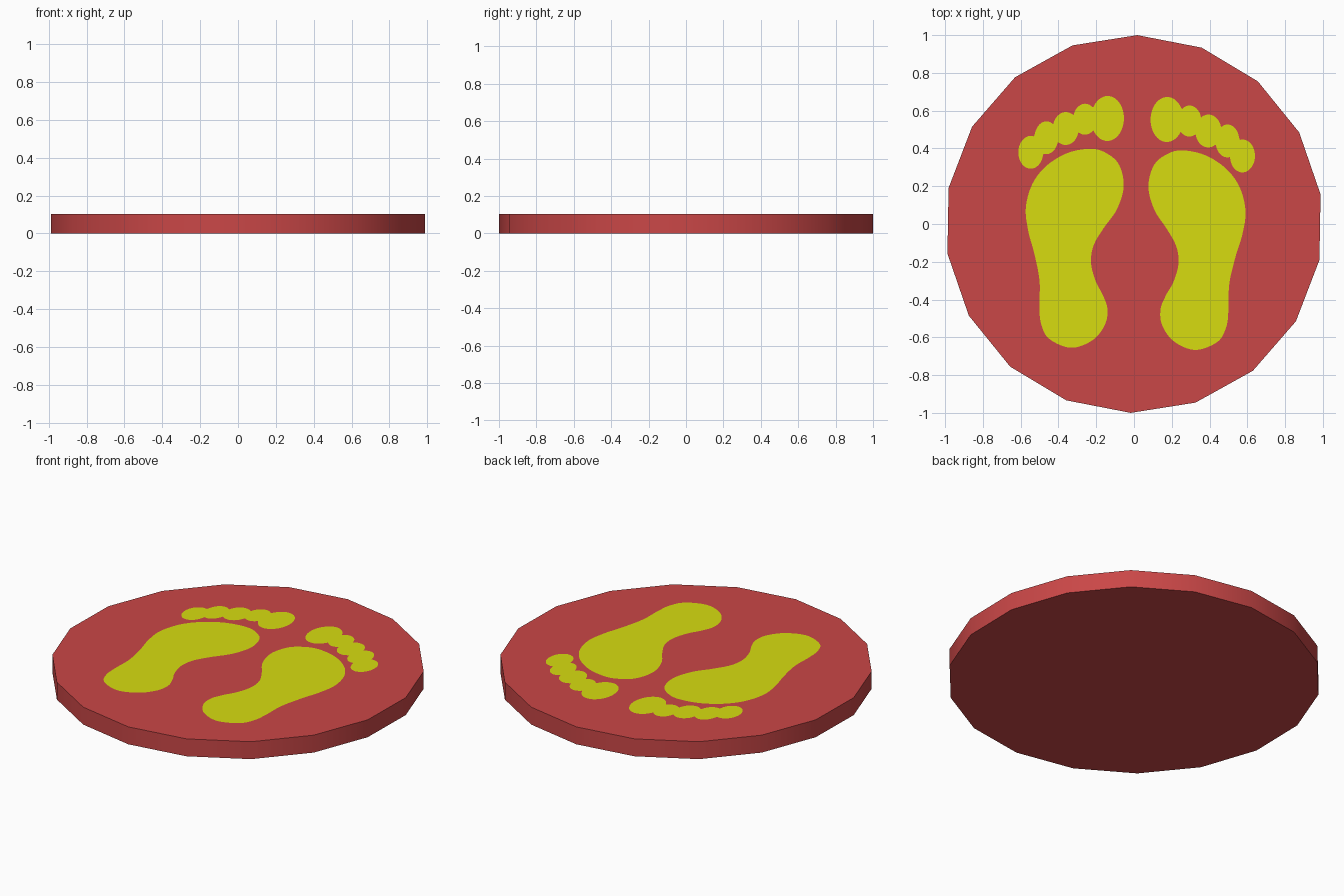
import bpy, bmesh, math

if "Cube" in bpy.data.objects:
    bpy.data.objects.remove(bpy.data.objects["Cube"])

TILT = math.radians(-1)     # whole design is turned slightly clockwise
SHIFT = 0.0075              # footprints sit slightly right of centre
TOP = 0.103


def material(name, rgb):
    m = bpy.data.materials.new(name)
    m.diffuse_color = (*rgb, 1)
    m.use_nodes = True
    m.node_tree.nodes["Principled BSDF"].inputs["Base Color"].default_value = m.diffuse_color
    return m


red = material("red", (0.59, 0.063, 0.063))
yellow = material("yellow", (0.68, 0.72, 0.005))


def mesh_object(name, bm, mat):
    me = bpy.data.meshes.new(name)
    bm.to_mesh(me)
    bm.free()
    me.materials.append(mat)
    ob = bpy.data.objects.new(name, me)
    bpy.context.collection.objects.link(ob)
    return ob


def smooth_loop(pts, steps=8):
    """Closed Catmull-Rom curve through the points."""
    out, n = [], len(pts)
    for i in range(n):
        a, b, c, d = (pts[(i + k) % n] for k in (-1, 0, 1, 2))
        for s in range(steps):
            t = s / steps
            out.append(tuple(0.5 * (2 * b[k] + (c[k] - a[k]) * t
                       + (2 * a[k] - 5 * b[k] + 4 * c[k] - d[k]) * t * t
                       + (3 * b[k] - a[k] - 3 * c[k] + d[k]) * t ** 3) for k in (0, 1)))
    return out


def toe_outline(toes, n=160):
    """Outline of a chain of overlapping ellipses (x, y, rx, ry)."""
    x0 = toes[0][0] - toes[0][2]
    x1 = toes[-1][0] + toes[-1][2]
    upper, lower = [], []
    for i in range(n + 1):
        x = (x0 + x1) / 2 - (x1 - x0) / 2 * math.cos(math.pi * i / n)
        spans = []
        for cx, cy, rx, ry in toes:
            q = 1 - ((x - cx) / rx) ** 2
            if q > -1e-9:
                h = ry * math.sqrt(max(q, 0))
                spans.append((cy - h, cy + h))
        lower.append((x, min(s[0] for s in spans)))
        upper.append((x, max(s[1] for s in spans)))
    return lower + upper[-2:0:-1]


def plate(name, outline, side):
    """Flat painted print, mirrored by side, just above the disc."""
    bm = bmesh.new()
    c, s = math.cos(TILT), math.sin(TILT)
    vs = []
    for x, y in outline:
        x = side * (x - SHIFT)
        vs.append(bm.verts.new((x * c - y * s + SHIFT, x * s + y * c, TOP + 0.001)))
    f = bm.faces.new(vs)
    f.normal_update()
    if f.normal.z < 0:
        f.normal_flip()
    bmesh.ops.triangulate(bm, faces=[f])
    return mesh_object(name, bm, yellow)


# 18-sided disc
bm = bmesh.new()
ring = [bm.verts.new((math.cos(a), math.sin(a), 0)) for a in
        (TILT + math.pi / 2 + math.tau * i / 18 for i in range(18))]
base = bm.faces.new(ring)
ext = bmesh.ops.extrude_face_region(bm, geom=[base], use_keep_orig=True)
bmesh.ops.translate(bm, vec=(0, 0, TOP),
                    verts=[v for v in ext["geom"] if isinstance(v, bmesh.types.BMVert)])
bmesh.ops.recalc_face_normals(bm, faces=bm.faces)
disc = mesh_object("disc", bm, red)
bpy.context.view_layer.objects.active = disc
disc.select_set(True)
bpy.ops.object.shade_smooth_by_angle(angle=math.radians(30))

# Footprints
sole = smooth_loop([
    (.243, .394), (.367, .372), (.479, .304), (.555, .206), (.589, .079), (.575, -.043),
    (.540, -.166), (.510, -.308), (.508, -.441), (.498, -.536), (.453, -.616), (.337, -.661),
    (.225, -.620), (.160, -.537), (.148, -.452), (.174, -.378), (.214, -.303), (.239, -.208),
    (.227, -.118), (.178, -.029), (.107, .076), (.073, .197), (.098, .309), (.160, .368)])
toes = toe_outline([
    (.165, .556, .087, .119), (.284, .550, .063, .082), (.385, .499, .069, .087),
    (.487, .448, .063, .087), (.568, .370, .066, .087)])

for label, side in (("right", 1), ("left", -1)):
    plate(label + "_sole_print", sole, side)
    plate(label + "_toe_print", toes, side)
